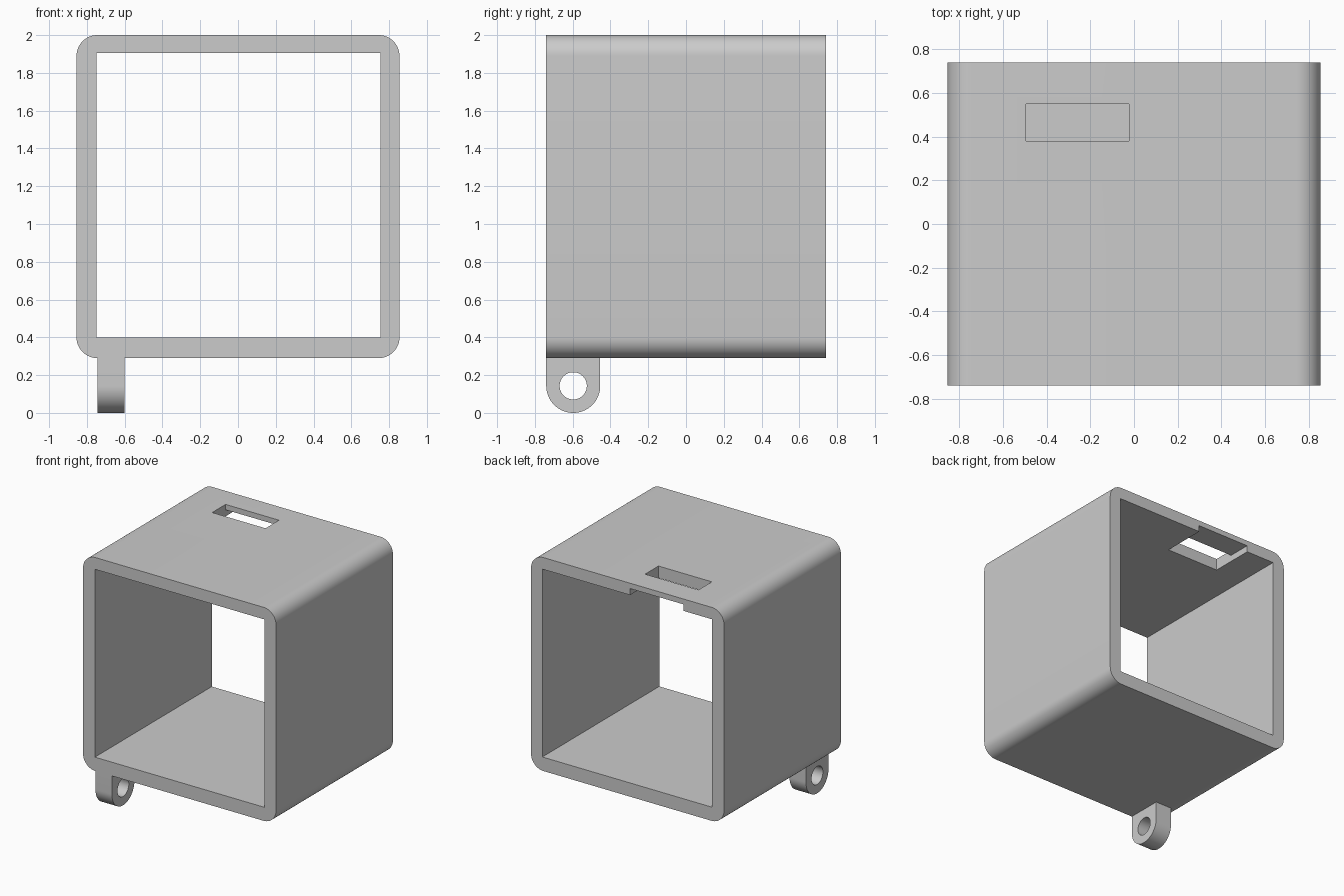
import bpy, bmesh, math
from mathutils import Vector, Matrix

default = bpy.data.objects.get("Cube")
if default:
    bpy.data.objects.remove(default, do_unlink=True)

grey = bpy.data.materials.new("light grey")
grey.use_nodes = True
COLOUR = (0.6, 0.6, 0.6, 1)
grey.diffuse_color = COLOUR
grey.node_tree.nodes["Principled BSDF"].inputs["Base Color"].default_value = COLOUR


def prism(name, outline, axis, start, end):
    """Extrude a closed 2D outline along x or y."""
    def place(u, v, w):
        return (w, u, v) if axis == "x" else (u, w, v)
    bm = bmesh.new()
    face = bm.faces.new([bm.verts.new(place(u, v, start)) for u, v in outline])
    extruded = bmesh.ops.extrude_face_region(bm, geom=[face])["geom"]
    moved = [v for v in extruded if isinstance(v, bmesh.types.BMVert)]
    bmesh.ops.translate(bm, verts=moved, vec=Vector(place(0, 0, end - start)))
    bmesh.ops.recalc_face_normals(bm, faces=bm.faces)
    mesh = bpy.data.meshes.new(name)
    bm.to_mesh(mesh)
    bm.free()
    mesh.materials.append(grey)
    obj = bpy.data.objects.new(name, mesh)
    bpy.context.collection.objects.link(obj)
    return obj


def arc(cu, cv, radius, first, last, steps):
    angles = [math.radians(first + (last - first) * i / steps) for i in range(steps + 1)]
    return [(cu + radius * math.cos(a), cv + radius * math.sin(a)) for a in angles]


def rectangle(u0, u1, v0, v1):
    return [(u0, v0), (u1, v0), (u1, v1), (u0, v1)]


def cut(target, cutter):
    """Subtract the cutter, apply the result and discard the cutter."""
    cutter.hide_render = True
    mod = target.modifiers.new("cut", "BOOLEAN")
    mod.operation = "DIFFERENCE"
    mod.solver = "EXACT"
    mod.object = cutter
    bpy.ops.object.select_all(action="DESELECT")
    bpy.context.view_layer.objects.active = target
    target.select_set(True)
    bpy.ops.object.modifier_apply(modifier=mod.name)
    bpy.data.objects.remove(cutter, do_unlink=True)


def smooth(obj):
    bpy.ops.object.select_all(action="DESELECT")
    bpy.context.view_layer.objects.active = obj
    obj.select_set(True)
    bpy.ops.object.shade_smooth_by_angle(angle=math.radians(30))


# Square sleeve with rounded outer corners
HALF_W, HALF_D, BOTTOM, TOP, R = 0.855, 0.74, 0.29, 2.0, 0.11
corners = [(1, TOP - R, 0), (-1, TOP - R, 90), (-1, BOTTOM + R, 180), (1, BOTTOM + R, 270)]
outline = []
for side, z, angle in corners:
    outline += arc(side * (HALF_W - R), z, R, angle, angle + 90, 12)
sleeve = prism("sleeve", outline, "y", -HALF_D, HALF_D)

# Square opening from front to back
cut(sleeve, prism("opening_cutter", rectangle(-0.75, 0.755, 0.4, 1.905), "y", -1, 1))

# Slot through the roof, and the shallow channel from it to the back rim
cut(sleeve, prism("slot_cutter", rectangle(-0.495, -0.022, 1.8, 2.1), "y", 0.38, 0.55))
cut(sleeve, prism("channel_cutter", rectangle(-0.495, -0.022, 1.8, 1.957), "y", 0.38, 1))
smooth(sleeve)

# Hanging lug with a round eye
LUG_Y, LUG_R = -0.597, 0.143
lug_outline = [(LUG_Y + LUG_R, BOTTOM), (LUG_Y - LUG_R, BOTTOM)]
lug_outline += arc(LUG_Y, LUG_R, LUG_R, 180, 360, 32)
lug = prism("lug", lug_outline, "x", -0.745, -0.6)
eye = arc(LUG_Y, LUG_R, 0.072, 0, 360, 48)[:-1]
cut(lug, prism("eye_cutter", eye, "x", -1, 0))
smooth(lug)
